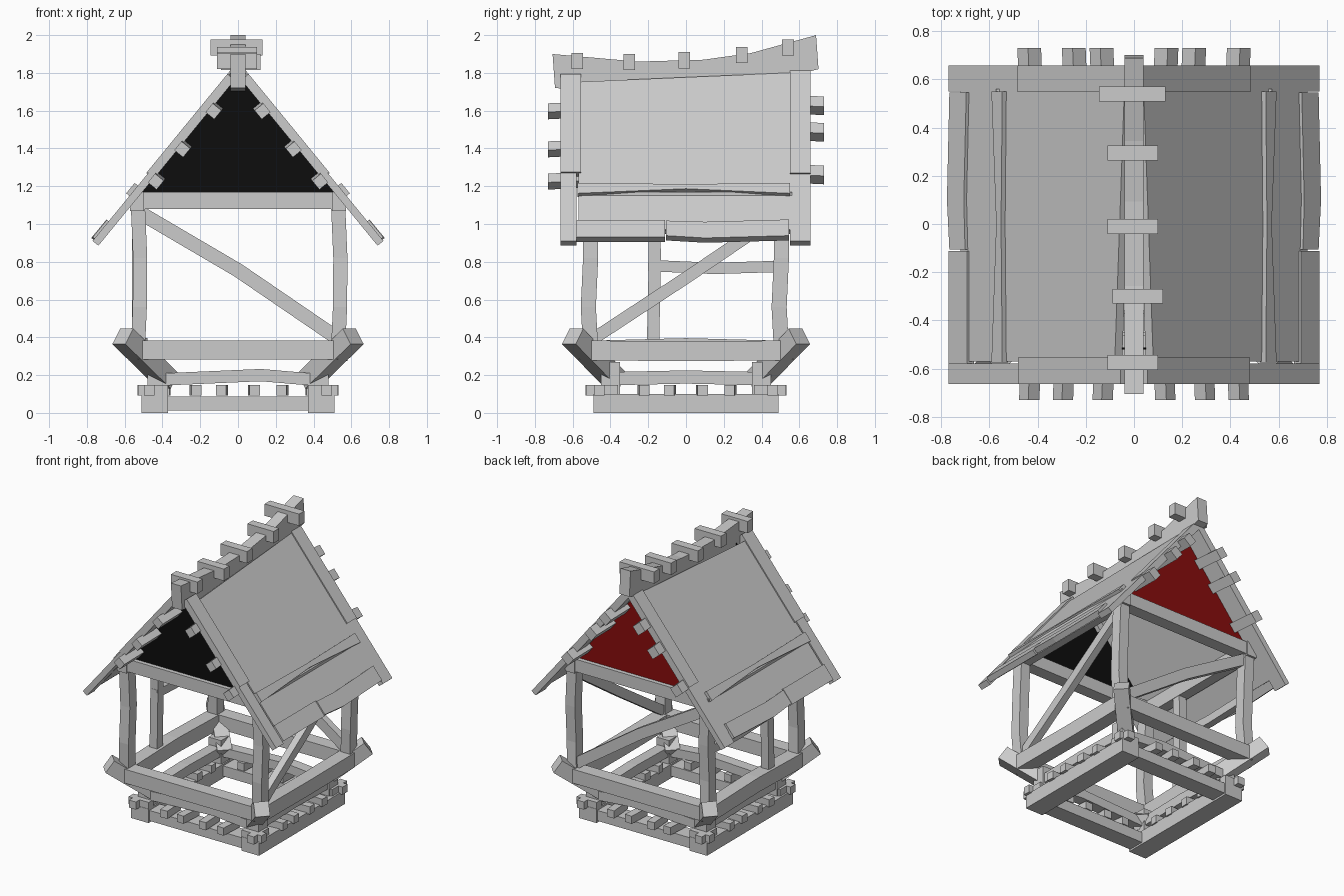
import bpy, bmesh, math
from mathutils import Vector

if "Cube" in bpy.data.objects:
    bpy.data.objects.remove(bpy.data.objects["Cube"], do_unlink=True)


def material(name, rgb):
    m = bpy.data.materials.new(name)
    m.use_nodes = True
    m.diffuse_color = (*rgb, 1)
    m.node_tree.nodes["Principled BSDF"].inputs["Base Color"].default_value = (*rgb, 1)
    return m


WOOD = material("grey wood", (0.6, 0.6, 0.6))
BLACK = material("black gable", (0.004, 0.004, 0.004))
RED = material("dark red gable", (0.25, 0.004, 0.004))


def loft(name, rings, mat=WOOD):
    """Closed solid through a list of matching rings."""
    bm = bmesh.new()
    vs = [[bm.verts.new(p) for p in ring] for ring in rings]
    n = len(vs[0])
    for a, b in zip(vs, vs[1:]):
        for i in range(n):
            j = (i + 1) % n
            bm.faces.new((a[i], a[j], b[j], b[i]))
    bm.faces.new(vs[0])
    bm.faces.new(vs[-1])
    bmesh.ops.recalc_face_normals(bm, faces=bm.faces)
    mesh = bpy.data.meshes.new(name)
    bm.to_mesh(mesh)
    bm.free()
    mesh.materials.append(mat)
    ob = bpy.data.objects.new(name, mesh)
    bpy.context.collection.objects.link(ob)
    return ob


def beam(name, path, w, h, side=None):
    """Square timber along a path; w is measured along side, h across it."""
    pts = [Vector(p) for p in path]
    d = (pts[-1] - pts[0]).normalized()
    if side is None:
        side = Vector((1, 0, 0)) if abs(d.z) > 0.95 else d.cross(Vector((0, 0, 1)))
    s = Vector(side).normalized()
    u = d.cross(s).normalized()
    corners = [(-1, -1), (1, -1), (1, 1), (-1, 1)]
    return loft(name, [[p + s * (w / 2 * i) + u * (h / 2 * j) for i, j in corners] for p in pts])


# Roof plane: z falls with distance from the ridge
TOP, SLOPE = 1.85, 1.22
LEN = math.hypot(1, SLOPE)


def board(name, s, outline, lift=0.0, thick=0.04):
    """Roof board from an (x, y) outline laid on one slope."""
    n = Vector((s * SLOPE, 0, 1)) / LEN
    pts = [Vector((s * x, y, TOP - SLOPE * x)) + n * lift for x, y in outline]
    return loft(name, [pts, [p - n * thick for p in pts]])


SIDES = ((1, "left"), (-1, "right"))
ENDS = ((-1, "front"), (1, "back"))

# Base sills
for s, sn in SIDES:
    beam(f"{sn}_base_sill", [(s * 0.44, -0.49, 0.05), (s * 0.44, 0.49, 0.05)], 0.14, 0.1)
for e, en in ENDS:
    beam(f"{en}_base_sill", [(-0.4, e * 0.42, 0.05), (0.4, e * 0.42, 0.05)], 0.12, 0.075)

# Small joists resting on the base
for i, (a, tilt) in enumerate(((-0.23, 0.01), (-0.08, -0.01), (0.08, 0.008), (0.24, -0.01))):
    for s, sn in SIDES:
        beam(f"{sn}_joist_{i}", [(s * 0.36, a, 0.12), (s * 0.53, a + tilt, 0.12)], 0.055, 0.055)
    for e, en in ENDS:
        beam(f"{en}_joist_{i}", [(a, e * 0.36, 0.12), (a + tilt, e * 0.53, 0.12)], 0.055, 0.055)

# Lower frame
for s, sn in SIDES:
    x = s * 0.43
    beam(f"{sn}_lower_rail", [(x, -0.36, 0.182), (x, 0, 0.19), (x, 0.36, 0.182)], 0.08, 0.07)
for e, en in ENDS:
    y = e * 0.41
    beam(f"{en}_lower_rail", [(-0.38, y, 0.178), (0.12, y, 0.2), (0.38, y, 0.178)], 0.08, 0.065)

# Corner timbers: stub, flared bracket, corner joist, tall bowed post
for s, sn in SIDES:
    for e, en in ENDS:
        tag = f"{en}_{sn}"
        beam(f"{tag}_stub", [(s * 0.43, e * 0.4, 0.08), (s * 0.43, e * 0.4, 0.27)], 0.1, 0.1)
        beam(f"{tag}_bracket", [(s * 0.37, e * 0.37, 0.17), (s * 0.61, e * 0.6, 0.405)], 0.1, 0.1)
        beam(f"{tag}_joist_x", [(s * 0.37, e * 0.46, 0.12), (s * 0.53, e * 0.46, 0.12)], 0.055, 0.055)
        beam(f"{tag}_joist_y", [(s * 0.47, e * 0.36, 0.12), (s * 0.47, e * 0.53, 0.12)], 0.055, 0.055)
        x, y = s * 0.53, e * 0.505
        beam(f"{tag}_post", [(x, y, 0.34), (x + 0.01, y - 0.012, 0.56),
                             (x + 0.012, y, 0.82), (x, y, 1.1)], 0.075, 0.08)

# Upper floor rails and eaves beams
for s, sn in SIDES:
    x = s * 0.53
    beam(f"{sn}_floor_rail", [(x, -0.5, 0.33), (x, 0, 0.335 - s * 0.008), (x, 0.5, 0.33)], 0.1, 0.105)
    beam(f"{sn}_eaves_beam", [(s * 0.535, -0.56, 1.12), (s * 0.535, 0.56, 1.12)], 0.075, 0.1)
for e, en in ENDS:
    y = e * 0.52
    beam(f"{en}_floor_rail", [(-0.53, y, 0.333), (0.53, y, 0.333)], 0.1, 0.1)
    beam(f"{en}_eaves_beam", [(-0.56, e * 0.505, 1.125), (0.56, e * 0.505, 1.125)], 0.09, 0.09)

# Diagonal braces, window post and window rail
beam("back_brace", [(0.52, 0.505, 0.4), (0, 0.505, 0.755), (-0.52, 0.505, 1.06)], 0.05, 0.075)
beam("left_brace", [(0.53, -0.48, 0.4), (0.53, 0, 0.715), (0.53, 0.48, 1.04)], 0.05, 0.065)
beam("right_window_post", [(-0.53, -0.175, 0.35), (-0.53, -0.165, 0.8), (-0.53, -0.17, 1.1)], 0.06, 0.065)
beam("right_window_rail", [(-0.53, -0.2, 0.78), (-0.53, 0.15, 0.765), (-0.53, 0.48, 0.775)], 0.05, 0.06)

# Gable panels
for e, mat in ((-1, BLACK), (1, RED)):
    tri = [(-0.53, 1.15), (0.53, 1.15), (0, 1.79)]
    loft("front_gable" if e < 0 else "back_gable",
         [[(x, e * y, z) for x, z in tri] for y in (0.52, 0.512)], mat)

# Roof boards on both slopes
for s, sn in SIDES:
    board(f"{sn}_roof_panel", s, [(0.08, -0.57), (0.04, 0.56), (0.72, 0.56), (0.72, -0.57)])
    board(f"{sn}_front_verge_upper", s, [(0.05, -0.665), (0.05, -0.555), (0.475, -0.555), (0.475, -0.665)], 0.008, 0.05)
    board(f"{sn}_front_verge_lower", s, [(0.46, -0.665), (0.46, -0.58), (0.77, -0.58), (0.77, -0.665)])
    board(f"{sn}_back_verge_upper", s, [(0.005, 0.55), (0.005, 0.658), (0.48, 0.658), (0.48, 0.55)], 0.008, 0.05)
    board(f"{sn}_back_verge_lower", s, [(0.47, 0.55), (0.47, 0.658), (0.77, 0.658), (0.77, 0.55)])
    board(f"{sn}_roof_batten", s, [(0.53, -0.575), (0.535, 0), (0.53, 0.55), (0.575, 0.55),
                                   (0.555, 0), (0.575, -0.575)], 0.022, 0.03)
    board(f"{sn}_eaves_board_front", s, [(0.685, -0.58), (0.685, -0.112), (0.76, -0.112), (0.76, -0.58)], 0.012)
    board(f"{sn}_eaves_board_back", s, [(0.69, -0.105), (0.695, 0.1), (0.685, 0.545),
                                        (0.755, 0.545), (0.765, 0.1), (0.755, -0.105)], 0.015)

    # Purlin ends under the verges
    down = (s, 0, -SLOPE)
    for e, en, xs, top, size in ((-1, "front", (0.12, 0.285, 0.425), 1.755, 0.06),
                                 (1, "back", (0.125, 0.24, 0.425), 1.79, 0.07)):
        for i, x in enumerate(xs):
            z = top - SLOPE * x
            beam(f"{en}_{sn}_purlin_{i}", [(s * x, e * 0.48, z), (s * (x + 0.01), e * 0.73, z - 0.012)],
                 size, size, down)

# Sagging ridge beam with cross pegs
beam("ridge_beam", [(0, -0.7, 1.81), (0, -0.25, 1.77), (0, 0.1, 1.78),
                    (0, 0.35, 1.815), (0, 0.695, 1.91)], 0.08, 0.18, (1, 0, 0))
for i, (y, z, x0, x1) in enumerate(((-0.575, 1.863, -0.11, 0.1), (-0.3, 1.857, -0.09, 0.12),
                                    (-0.01, 1.867, -0.11, 0.1), (0.295, 1.895, -0.11, 0.1),
                                    (0.54, 1.935, -0.145, 0.13))):
    beam(f"ridge_peg_{i}", [(x0, y, z), (x1, y, z)], 0.062, 0.085)
